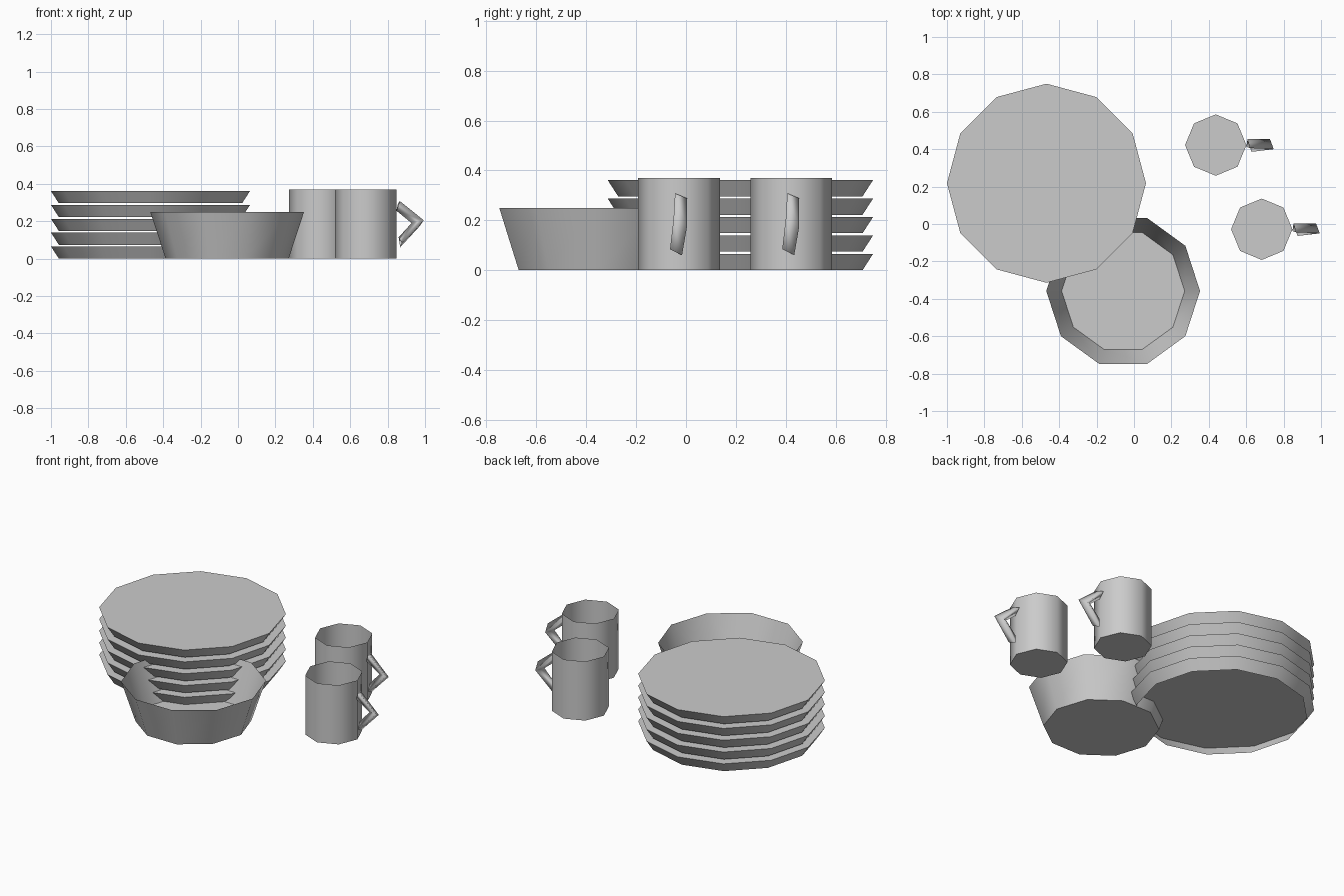
import bpy, bmesh, math
from mathutils import Vector

if "Cube" in bpy.data.objects:
    bpy.data.objects.remove(bpy.data.objects["Cube"])

grey = bpy.data.materials.new("plain_grey")
grey.diffuse_color = (0.6, 0.6, 0.6, 1)
grey.use_nodes = True
grey.node_tree.nodes["Principled BSDF"].inputs["Base Color"].default_value = grey.diffuse_color


def finish(bm, name, loc):
    mesh = bpy.data.meshes.new(name)
    bm.to_mesh(mesh)
    bm.free()
    mesh.materials.append(grey)
    ob = bpy.data.objects.new(name, mesh)
    ob.location = loc
    bpy.context.collection.objects.link(ob)
    return ob


def vessel(name, loc, sides, r_bottom, r_top, height, lid):
    """Tapered round form with smooth sides, closed at the top (lid) or the base."""
    bm = bmesh.new()
    rings = []
    for r, z in ((r_bottom, 0), (r_top, height)):
        rings.append([bm.verts.new((r * math.cos(2 * math.pi * i / sides),
                                    r * math.sin(2 * math.pi * i / sides), z))
                      for i in range(sides)])
    lo, hi = rings
    for i in range(sides):
        j = (i + 1) % sides
        bm.faces.new((lo[i], lo[j], hi[j], hi[i])).smooth = True
    bm.faces.new(hi if lid else lo[::-1])
    # keep the corner round the closed end crisp
    for e in bm.edges:
        if len(e.link_faces) == 2 and any(len(f.verts) > 4 for f in e.link_faces):
            e.smooth = False
    return finish(bm, name, loc)


def handle(name, loc):
    """Angular two-arm handle, triangular in section, slightly tilted."""
    # outer left corner, outer right corner, offset from their middle to the inner corner
    rings = [((0.182, -0.016, 0.308), (0.170, 0.032, 0.288), (-0.012, -0.018, -0.042)),
             ((0.310, -0.022, 0.205), (0.290, 0.032, 0.175), (-0.055, 0, 0)),
             ((0.192, -0.036, 0.084), (0.184, 0.012, 0.060), (-0.012, 0.018, 0.042))]
    bm = bmesh.new()
    loops = []
    for a, b, d in rings:
        a, b, d = Vector(a), Vector(b), Vector(d)
        loops.append([bm.verts.new(p) for p in (a, b, (a + b) / 2 + d)])
    for p, q in zip(loops, loops[1:]):
        for i in range(3):
            j = (i + 1) % 3
            bm.faces.new((p[i], p[j], q[j], q[i])).smooth = True
    bmesh.ops.recalc_face_normals(bm, faces=bm.faces)
    return finish(bm, name, loc)


# stack of plates, open underneath
for i in range(5):
    vessel(f"plate_{i + 1}", (-0.468, 0.218, i * 0.074), 12, 0.49, 0.532, 0.065, True)

# bowl
vessel("bowl", (-0.058, -0.358, 0), 10, 0.329, 0.411, 0.25, False)

# mugs with handles
for i, (x, y) in enumerate(((0.437, 0.422), (0.683, -0.028))):
    vessel(f"mug_{i + 1}", (x, y, 0), 8, 0.164, 0.164, 0.37, False)
    handle(f"mug_handle_{i + 1}", (x, y, 0))
